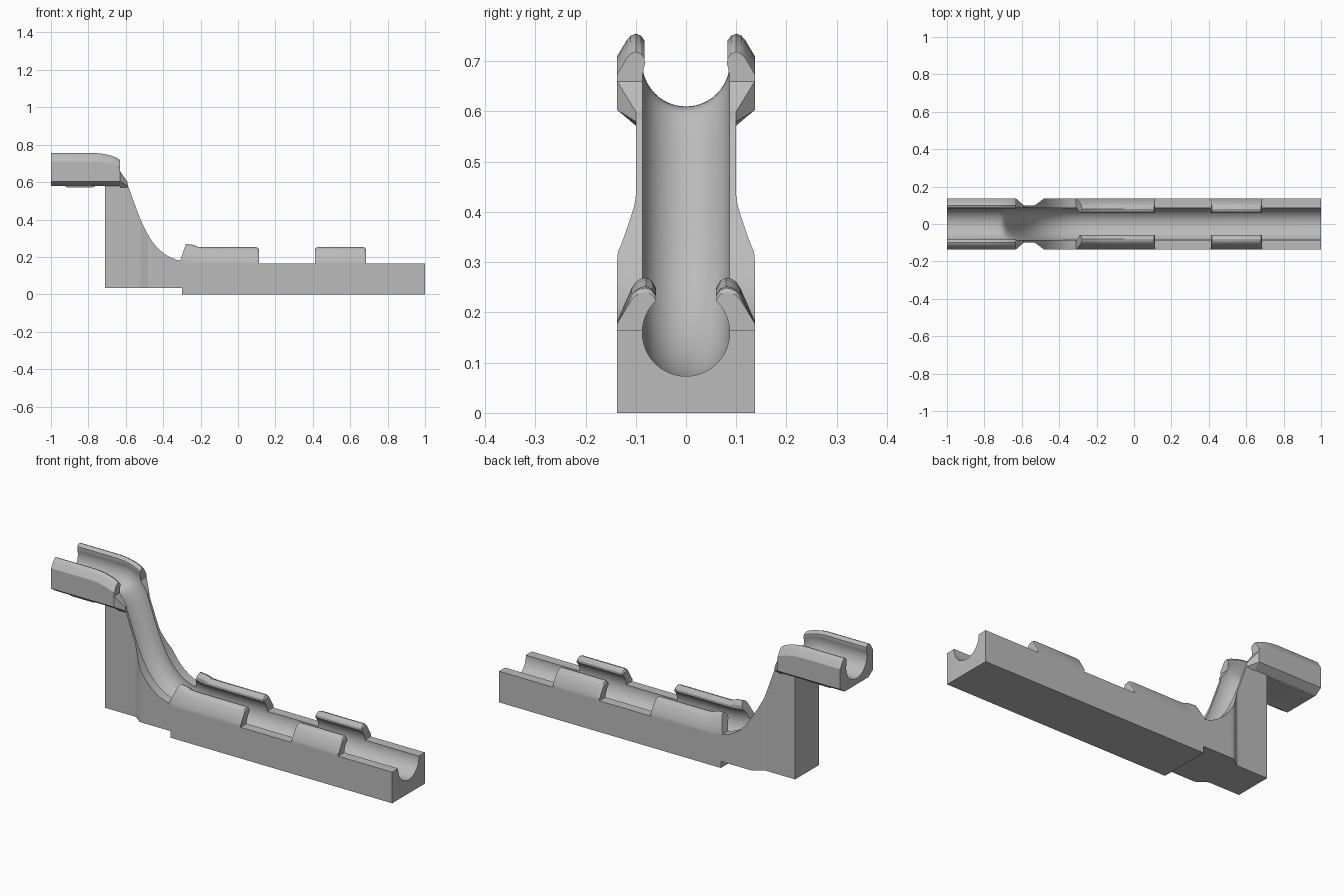
import bpy, bmesh, math
from mathutils import Vector
from mathutils.geometry import interpolate_bezier

if "Cube" in bpy.data.objects:
    bpy.data.objects.remove(bpy.data.objects["Cube"], do_unlink=True)

grey = bpy.data.materials.new("plain_grey")
grey.use_nodes = True
grey.diffuse_color = (0.5, 0.5, 0.5, 1)
grey.node_tree.nodes["Principled BSDF"].inputs["Base Color"].default_value = (0.5, 0.5, 0.5, 1)

W, N, R = 0.137, 0.1, 0.087      # half width, narrow half width, groove radius


def loft(name, rings):
    """Skin a list of equal-length closed rings and cap both ends."""
    bm = bmesh.new()
    loops = [[bm.verts.new(p) for p in ring] for ring in rings]
    n = len(loops[0])
    for a, b in zip(loops, loops[1:]):
        for i in range(n):
            j = (i + 1) % n
            bm.faces.new((a[i], a[j], b[j], b[i]))
    bm.faces.new(loops[0][::-1])
    bm.faces.new(loops[-1])
    bmesh.ops.recalc_face_normals(bm, faces=bm.faces)
    mesh = bpy.data.meshes.new(name)
    bm.to_mesh(mesh)
    bm.free()
    mesh.materials.append(grey)
    ob = bpy.data.objects.new(name, mesh)
    bpy.context.collection.objects.link(ob)
    return ob


def mirrored(half):
    return half + [(-y, z) for y, z in reversed(half)]


def slab(x, w, low, high):
    return [(x, -w, low), (x, w, low), (x, w, high), (x, -w, high)]


def combine(body, other, operation):
    mod = body.modifiers.new(operation, 'BOOLEAN')
    mod.operation, mod.object, mod.solver = operation, other, 'EXACT'
    bpy.context.view_layer.objects.active = body
    bpy.ops.object.modifier_apply(modifier=mod.name)
    bpy.data.objects.remove(other, do_unlink=True)


def bezier(pts, count):
    a, b, c, d = [Vector((x, 0, z)) for x, z in pts]
    return interpolate_bezier(a, b, c, d, count)


# Long base
body = loft("channel_bracket", [slab(-0.3, W, 0, 0.165), slab(1, W, 0, 0.165)])
parts = []

# Upright with curved ramp, narrowing towards the top
rim = bezier([(-0.6, 0.61), (-0.53, 0.44), (-0.49, 0.22), (-0.31, 0.18)], 28)
rings = [slab(-0.71, N, 0.035, 0.61)]
for p in rim:
    w = N + (W - N) * min(max((p.x + 0.53) / 0.05, 0), 1)
    rings.append(slab(p.x, w, 0.035, p.z))
rings.append(slab(-0.28, W, 0.035, 0.16))
parts.append(loft("upright", rings))

# Raised cradle with a drooping inner end
half = [(N, 0.578), (W, 0.603), (W, 0.71), (0.118, 0.742), (0.11, 0.751),
        (0.1, 0.755), (0.09, 0.751), (0.083, 0.742), (0.083, 0.697)]
droop = [(-1, 0), (-0.76, 0), (-0.72, 0.004), (-0.68, 0.013), (-0.65, 0.024), (-0.632, 0.036)]
parts.append(loft("cradle", [
    [(x, y, z - (d if z > 0.7 else 0)) for y, z in mirrored(half)] for x, d in droop]))
neck = [(-0.632, [(N, 0.572), (W, 0.603), (W, 0.66)]),
        (-0.59, [(N, 0.572), (N, 0.58), (N, 0.6)])]
parts.append(loft("neck", [[(x, y, z) for y, z in mirrored(h)] for x, h in neck]))
parts.append(loft("under_pad", [slab(-0.93, 0.095, 0.58, 0.6), slab(-0.91, 0.095, 0.571, 0.6),
                                slab(-0.78, 0.095, 0.571, 0.6), slab(-0.76, 0.095, 0.58, 0.6)]))

# Snap clips, mirrored on both walls: stations are (x, height scale, slant)
clip = [(W, 0.15), (W, 0.18), (0.108, 0.235), (0.1, 0.245), (0.09, 0.25),
        (0.08, 0.252), (0.068, 0.247), (0.06, 0.235), (0.06, 0.15)]
long_clip = [(-0.315, 1.2, 0.42), (-0.255, 1.14, 0.2), (-0.215, 1.02, 0), (-0.18, 1, 0),
             (0.097, 1, 0), (0.106, 0.96, 0), (0.111, 0.86, 0)]
short_clip = [(0.411, 0.86, 0), (0.416, 0.96, 0), (0.425, 1, 0),
              (0.67, 1, 0), (0.679, 0.96, 0), (0.684, 0.86, 0)]
for name, stations in (("long_clip", long_clip), ("short_clip", short_clip)):
    for side in (1, -1):
        parts.append(loft(name, [
            [(x + s * (z - 0.165), side * y, 0.165 + (z - 0.165) * k) for y, z in clip]
            for x, k, s in stations]))

for part in parts:
    combine(body, part, 'UNION')

# Round groove following the whole length
path = [Vector((-1.1, 0, 0.697))]
path += bezier([(-0.74, 0.697), (-0.62, 0.697), (-0.6, 0.61), (-0.565, 0.51)], 20)
path += bezier([(-0.565, 0.51), (-0.5, 0.33), (-0.46, 0.16), (-0.2, 0.16)], 28)[1:]
path.append(Vector((1.1, 0, 0.16)))
rings = []
for i, p in enumerate(path):
    t = (path[min(i + 1, len(path) - 1)] - path[max(i - 1, 0)]).normalized()
    if i in (1, len(path) - 2):
        t = Vector((1, 0, 0))
    up = Vector((-t.z, 0, t.x))
    angles = [math.tau * k / 48 for k in range(48)]
    rings.append([p + R * (math.cos(a) * Vector((0, 1, 0)) + math.sin(a) * up) for a in angles])
combine(body, loft("groove_cutter", rings), 'DIFFERENCE')

# Smooth curves, keep hard edges
bpy.ops.object.select_all(action='DESELECT')
body.select_set(True)
bpy.context.view_layer.objects.active = body
bpy.ops.object.shade_smooth_by_angle(angle=math.radians(28))
